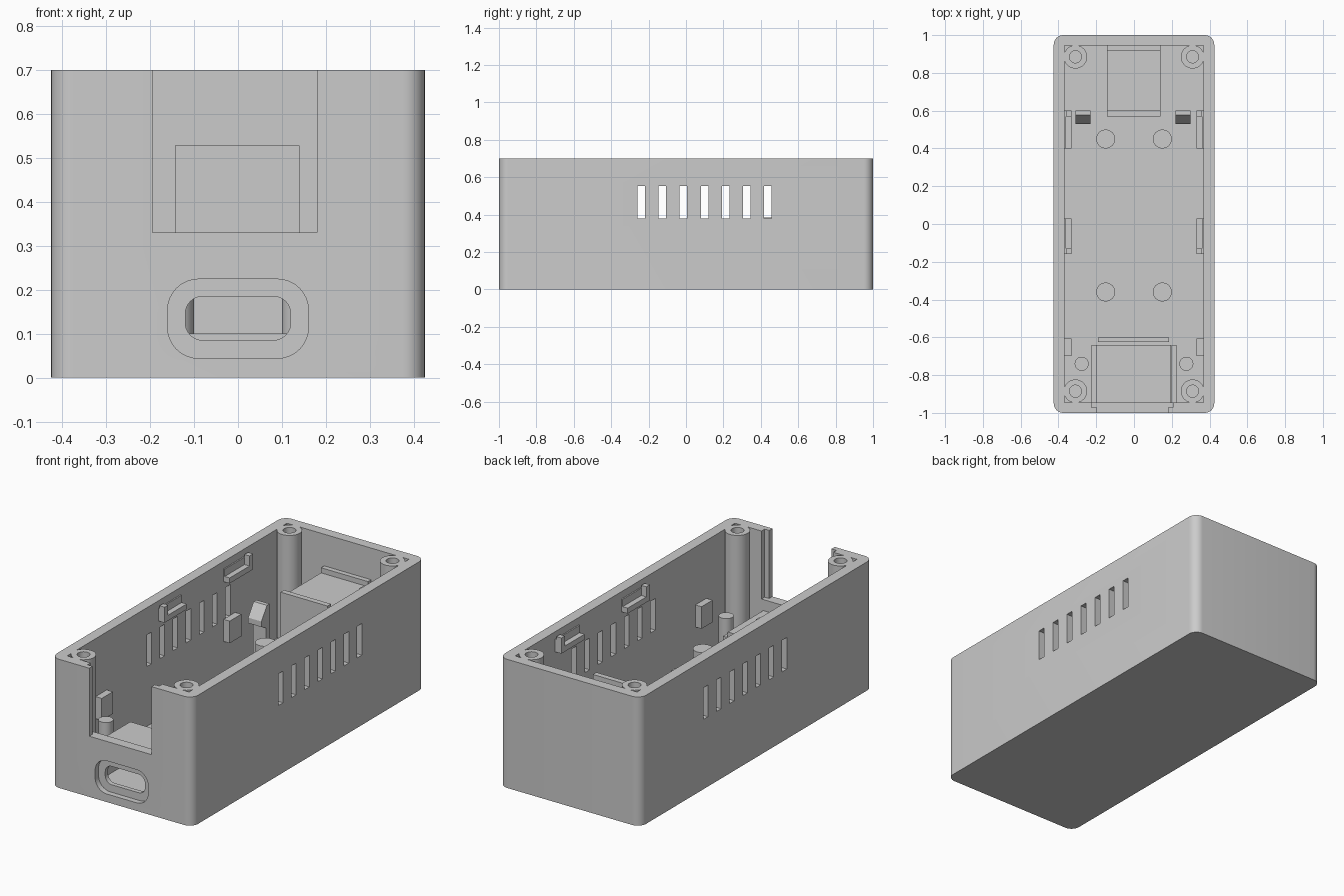
import bpy, bmesh, math
from mathutils import Matrix

if "Cube" in bpy.data.objects:
    bpy.data.objects.remove(bpy.data.objects["Cube"])

grey = bpy.data.materials.new("plain grey plastic")
grey.diffuse_color = (0.6, 0.6, 0.6, 1)
grey.use_nodes = True
grey.node_tree.nodes["Principled BSDF"].inputs["Base Color"].default_value = (0.6, 0.6, 0.6, 1)

TOP, FLOOR = 0.70, 0.055
IN_X, IN_Y = 0.367, 0.945


def finish(name, bm):
    bmesh.ops.recalc_face_normals(bm, faces=bm.faces)
    mesh = bpy.data.meshes.new(name)
    bm.to_mesh(mesh)
    bm.free()
    mesh.materials.append(grey)
    ob = bpy.data.objects.new(name, mesh)
    bpy.context.collection.objects.link(ob)
    return ob


def prism(name, outline, low, high, turn=None):
    """Extrude a flat outline from low to high along z, then turn it."""
    bm = bmesh.new()
    face = bm.faces.new([bm.verts.new((u, v, low)) for u, v in outline])
    new = bmesh.ops.extrude_face_region(bm, geom=[face])["geom"]
    verts = [g for g in new if isinstance(g, bmesh.types.BMVert)]
    bmesh.ops.translate(bm, verts=verts, vec=(0, 0, high - low))
    if turn:
        bm.transform(turn)
    return finish(name, bm)


def box(name, x, y, z):
    return prism(name, [(x[0], y[0]), (x[1], y[0]), (x[1], y[1]), (x[0], y[1])], *z)


def mirrored_box(name, x, y, z):
    for side, s in (("left", 1), ("right", -1)):
        box(side + "_" + name, sorted((s * x[0], s * x[1])), y, z)


def rounded(cu, cv, w, h, r, steps=8):
    pts = []
    for q, (su, sv) in enumerate([(1, 1), (-1, 1), (-1, -1), (1, -1)]):
        for i in range(steps + 1):
            a = (q + i / steps) * math.pi / 2
            pts.append((cu + su * (w / 2 - r) + r * math.cos(a),
                        cv + sv * (h / 2 - r) + r * math.sin(a)))
    return pts


def cylinder(name, x, y, r, low, high):
    ring = [(x + r * math.cos(i * math.tau / 32), y + r * math.sin(i * math.tau / 32))
            for i in range(32)]
    return prism(name, ring, low, high)


def combine(target, tool, operation="DIFFERENCE"):
    mod = target.modifiers.new("combine", "BOOLEAN")
    mod.operation, mod.object, mod.solver = operation, tool, "EXACT"
    bpy.context.view_layer.objects.active = target
    bpy.ops.object.modifier_apply(modifier=mod.name)
    bpy.data.objects.remove(tool)


def smooth(ob):
    bpy.ops.object.select_all(action="DESELECT")
    ob.select_set(True)
    bpy.context.view_layer.objects.active = ob
    bpy.ops.object.shade_smooth_by_angle(angle=math.radians(30))


# Open case with rounded upright corners
case = prism("case_body", rounded(0, 0, 0.85, 2, 0.05), 0, TOP)
combine(case, box("cavity", (-IN_X, IN_X), (-IN_Y, IN_Y), (FLOOR, 1)))

# Screw bosses in the four corners
corners = [(sx * 0.31, sy * 0.885) for sx in (-1, 1) for sy in (-1, 1)]
for x, y in corners:
    combine(case, cylinder("boss", x, y, 0.062, FLOOR - 0.02, TOP), "UNION")
for x, y in corners:
    combine(case, cylinder("screw_hole", x, y, 0.032, 0.3, 1))

# Front window with a wider groove behind it
combine(case, box("window", (-0.195, 0.18), (-1.1, -0.9), (0.33, 1)))
combine(case, box("groove", (-0.225, 0.207), (-0.972, -0.9), (0.33, 1)))

# Front socket opening with a shallow recess around it
upright = Matrix.Rotation(math.pi / 2, 4, "X")
combine(case, prism("recess", rounded(0, 0.134, 0.32, 0.18, 0.07), 0.97, 1.1, upright))
combine(case, prism("opening", rounded(0, 0.135, 0.24, 0.1, 0.04), 0.9, 1.1, upright))

# Vent slots through both long walls
for i in range(7):
    y = -0.24 + i * 0.113
    for x in ((-0.5, -0.3), (0.3, 0.5)):
        combine(case, box("vent", x, (y - 0.02, y + 0.02), (0.38, 0.552)))
smooth(case)

# Floor posts and front pins
for x in (-0.15, 0.15):
    for y in (-0.36, 0.45):
        smooth(cylinder("floor_post", x, y, 0.05, FLOOR, 0.3))
for x in (-0.277, 0.277):
    smooth(cylinder("front_pin", x, -0.74, 0.037, FLOOR, 0.3))

# Rear platform with a lip at each end
box("rear_platform", (-0.143, 0.14), (0.57, IN_Y), (FLOOR, 0.5))
box("platform_front_lip", (-0.143, 0.14), (0.57, 0.6), (0.5, 0.528))
box("platform_back_lip", (-0.143, 0.14), (0.918, IN_Y), (0.5, 0.528))

# Front shelf on side rails, and the low stop behind it
box("front_shelf", (-0.2, 0.197), (-IN_Y, -0.64), (0.24, 0.27))
mirrored_box("shelf_rail", (0.198, 0.225), (-IN_Y, -0.64), (FLOOR, 0.24))
box("board_stop", (-0.19, 0.185), (-0.625, -0.6), (FLOOR, 0.1))

# Side blocks on the walls
mirrored_box("front_side_block", (0.33, IN_X), (-0.7, -0.605), (0.265, 0.385))
mirrored_box("rear_side_block", (0.33, IN_X), (0.4, 0.5), (0.265, 0.385))

# Lid catches: back plate, ledge, thin lip and one end stop
for place, y0, y1, stop in (("middle", -0.16, 0.03, -0.16), ("rear", 0.4, 0.6, 0.57)):
    mirrored_box(place + "_catch_plate", (0.36, IN_X), (y0, y1), (0.59, 0.66))
    mirrored_box(place + "_catch_ledge", (0.33, 0.36), (y0, y1), (0.59, 0.62))
    mirrored_box(place + "_catch_stop", (0.33, 0.36), (stop, stop + 0.03), (0.62, 0.675))

# Snap hooks with a sloped nose, profile in y and z
hook = [(0.6, FLOOR), (0.6, 0.43), (0.577, 0.43), (0.53, 0.36),
        (0.53, 0.33), (0.57, 0.31), (0.57, FLOOR)]
to_side = Matrix(((0, 0, 1, 0), (1, 0, 0, 0), (0, 1, 0, 0), (0, 0, 0, 1)))
for side, low, high in (("left", 0.22, 0.3), ("right", -0.31, -0.23)):
    prism(side + "_snap_hook", hook, low, high, to_side)
